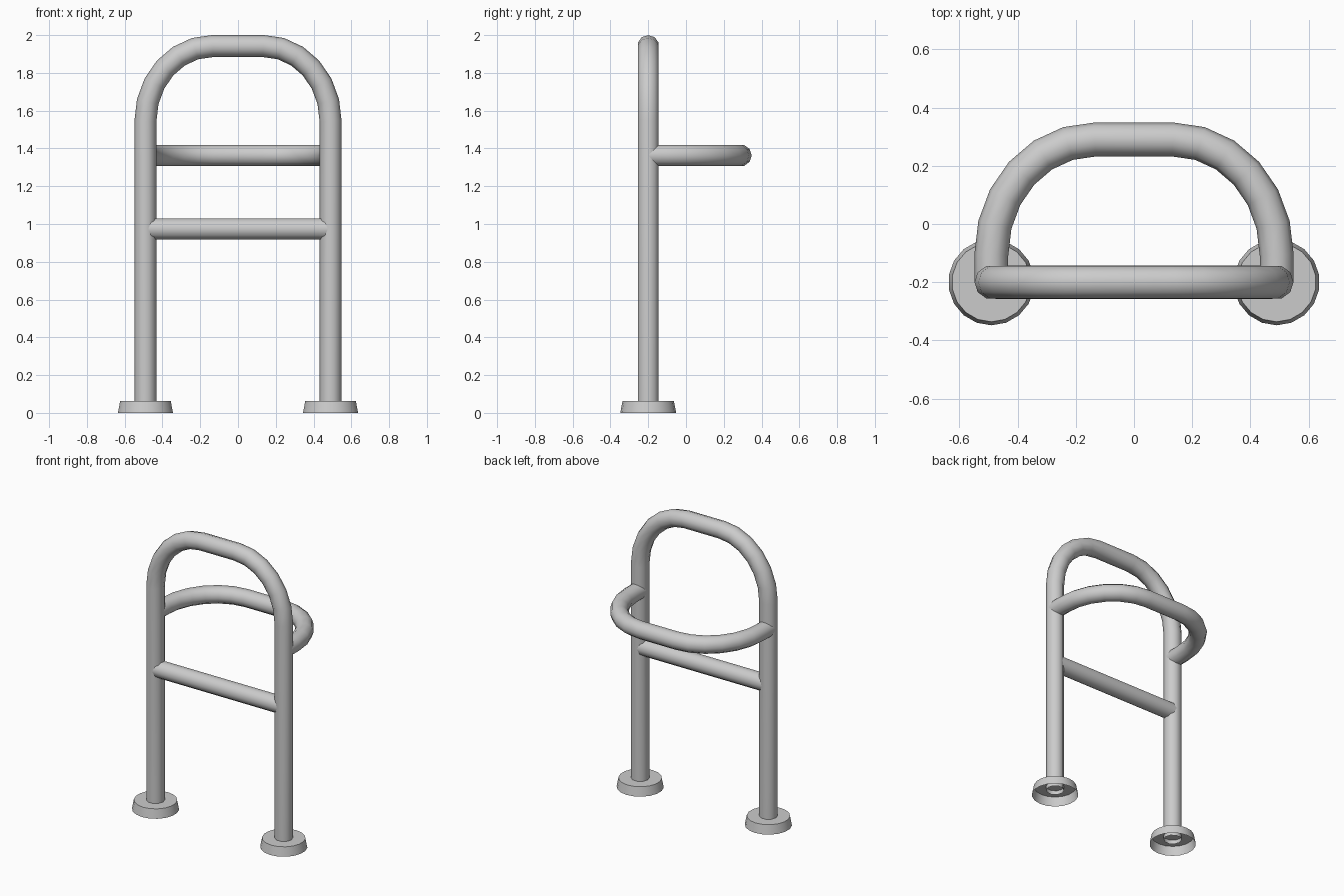
import bpy, bmesh, math
from mathutils import Vector

if "Cube" in bpy.data.objects:
    bpy.data.objects.remove(bpy.data.objects["Cube"])

X, Y, R, SIDES = 0.49, -0.2, 0.058, 10


def finish(name, bm, angle):
    bmesh.ops.recalc_face_normals(bm, faces=bm.faces[:])
    me = bpy.data.meshes.new(name)
    bm.to_mesh(me)
    bm.free()
    ob = bpy.data.objects.new(name, me)
    bpy.context.collection.objects.link(ob)
    bpy.ops.object.select_all(action='DESELECT')
    ob.select_set(True)
    bpy.context.view_layer.objects.active = ob
    bpy.ops.object.shade_smooth_by_angle(angle=math.radians(angle))
    return ob


def tube(name, path, plane_normal):
    """Sweep a ten-sided section along a planar path with mitred joints."""
    bm = bmesh.new()
    pts = [Vector(p) for p in path]
    up = Vector(plane_normal)
    rings = []
    for i, p in enumerate(pts):
        a = (p - pts[i - 1]).normalized() if i else (pts[1] - p).normalized()
        b = (pts[i + 1] - p).normalized() if i < len(pts) - 1 else a
        side = up.cross((a + b).normalized())
        k = 1 / math.cos(a.angle(b, 0) / 2)
        ring = []
        for j in range(SIDES):
            t = math.tau * j / SIDES
            ring.append(bm.verts.new(p + side * (R * k * math.cos(t)) + up * (R * math.sin(t))))
        rings.append(ring)
    for r0, r1 in zip(rings, rings[1:]):
        for j in range(SIDES):
            n = (j + 1) % SIDES
            bm.faces.new((r0[j], r0[n], r1[n], r1[j]))
    return finish(name, bm, 50)


def u_path(start, bend, top, flat=0.135, steps=6):
    """Flat U outline: straight legs, rounded corners, straight top."""
    half = [(X, start)]
    for i in range(steps + 1):
        t = math.pi / 2 * i / steps
        half.append((flat + (X - flat) * math.cos(t), bend + (top - bend) * math.sin(t)))
    return half + [(-x, h) for x, h in reversed(half)]


# Upright arch
tube("main_arch", [(x, Y, z) for x, z in u_path(0.035, 1.545, 2 - R)], (0, 1, 0))

# Horizontal hoop behind the arch
tube("rear_hoop", [(x, y, 1.363) for x, y in u_path(Y, -0.105, 0.348 - R)], (0, 0, 1))

# Straight crossbar
tube("crossbar", [(-0.475, Y, 0.974), (0.475, Y, 0.974)], (0, 0, 1))

# Flared feet, open underneath
for label, sx in (("left", -1), ("right", 1)):
    bm = bmesh.new()
    bmesh.ops.create_cone(bm, cap_ends=True, segments=18, radius1=0.148, radius2=0.136, depth=0.063)
    bmesh.ops.translate(bm, verts=bm.verts[:], vec=(sx * X, Y, 0.0315))
    under = [f for f in bm.faces if f.calc_center_median().z < 0.001]
    bmesh.ops.delete(bm, geom=under, context='FACES_ONLY')
    finish(label + "_foot", bm, 30)
